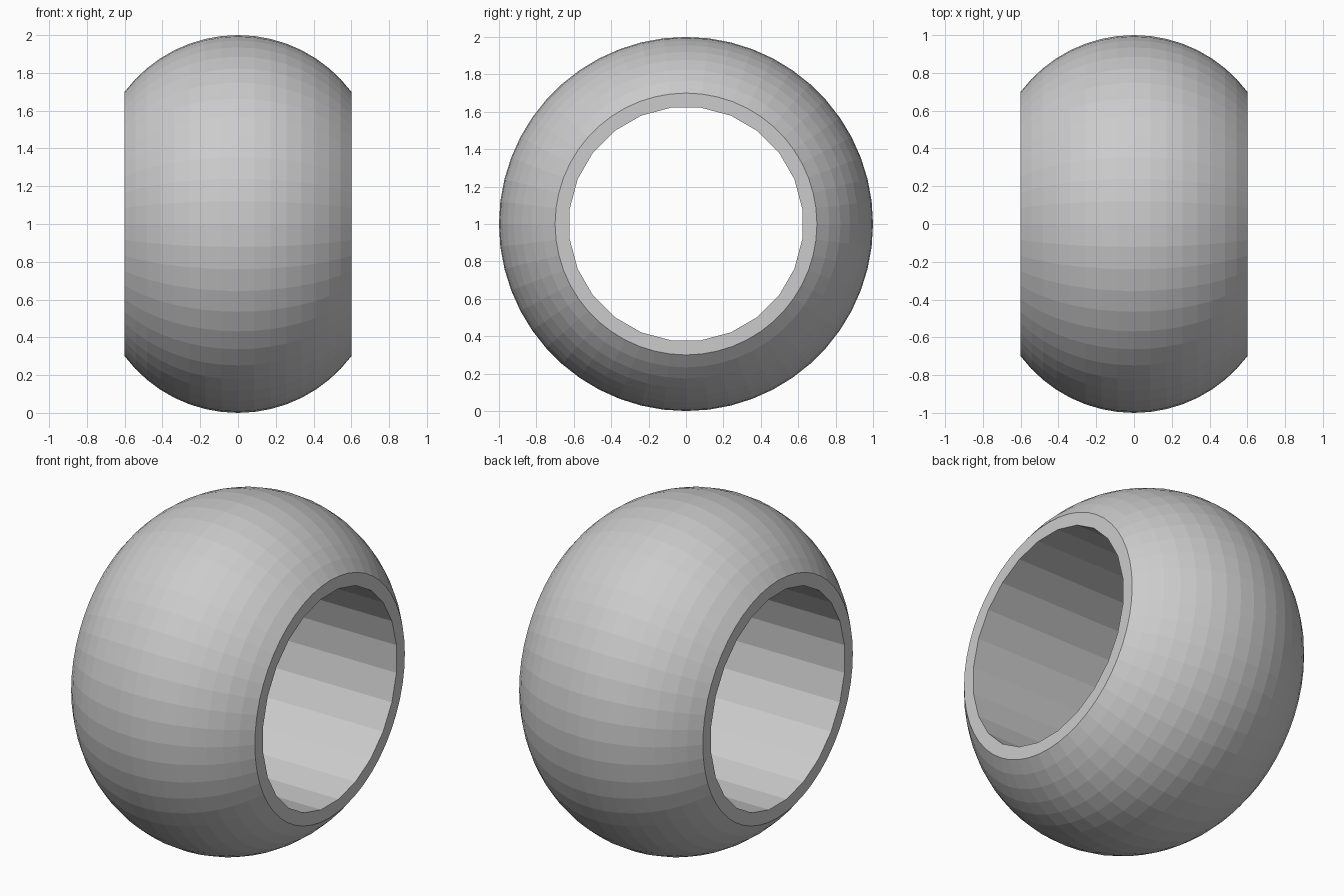
import bpy, bmesh, math

if "Cube" in bpy.data.objects:
    bpy.data.objects.remove(bpy.data.objects["Cube"])

HALF_WIDTH = 0.6      # half length along x
CROWN_R = 0.75        # radius of the outer bulge
CROWN_C = 0.25        # distance of the bulge centre from the axis
BORE_R = 0.627
OUTER_SIDES, BORE_SIDES, STEPS = 52, 24, 16


def ring(bm, x, radius, sides, phase=0.0):
    return [bm.verts.new((x,
                          radius * math.cos(2 * math.pi * (i + phase) / sides),
                          1 + radius * math.sin(2 * math.pi * (i + phase) / sides)))
            for i in range(sides)]


def skin(bm, a, b):
    n = len(a)
    for i in range(n):
        j = (i + 1) % n
        bm.faces.new((a[i], a[j], b[j], b[i]))


def loop_edges(bm, loop):
    return [bm.edges.get((v, loop[(i + 1) % len(loop)])) for i, v in enumerate(loop)]


bm = bmesh.new()

# Barrel-shaped outer surface, revolved around x
limit = math.asin(HALF_WIDTH / CROWN_R)
outer = []
for k in range(STEPS + 1):
    t = -limit + 2 * limit * k / STEPS
    outer.append(ring(bm, CROWN_R * math.sin(t), CROWN_C + CROWN_R * math.cos(t), OUTER_SIDES))
for a, b in zip(outer, outer[1:]):
    skin(bm, a, b)

# Straight bore with fewer sides
bore = [ring(bm, x, BORE_R, BORE_SIDES, 0.5) for x in (-HALF_WIDTH, HALF_WIDTH)]
skin(bm, bore[1], bore[0])

# Flat end rims: join the outer and bore loops
for o, i in ((outer[0], bore[0]), (outer[-1], bore[1])):
    bmesh.ops.bridge_loops(bm, edges=loop_edges(bm, o) + loop_edges(bm, i))

bmesh.ops.recalc_face_normals(bm, faces=bm.faces[:])
mesh = bpy.data.meshes.new("bead")
bm.to_mesh(mesh)
bm.free()
bpy.context.collection.objects.link(bpy.data.objects.new("bead", mesh))
